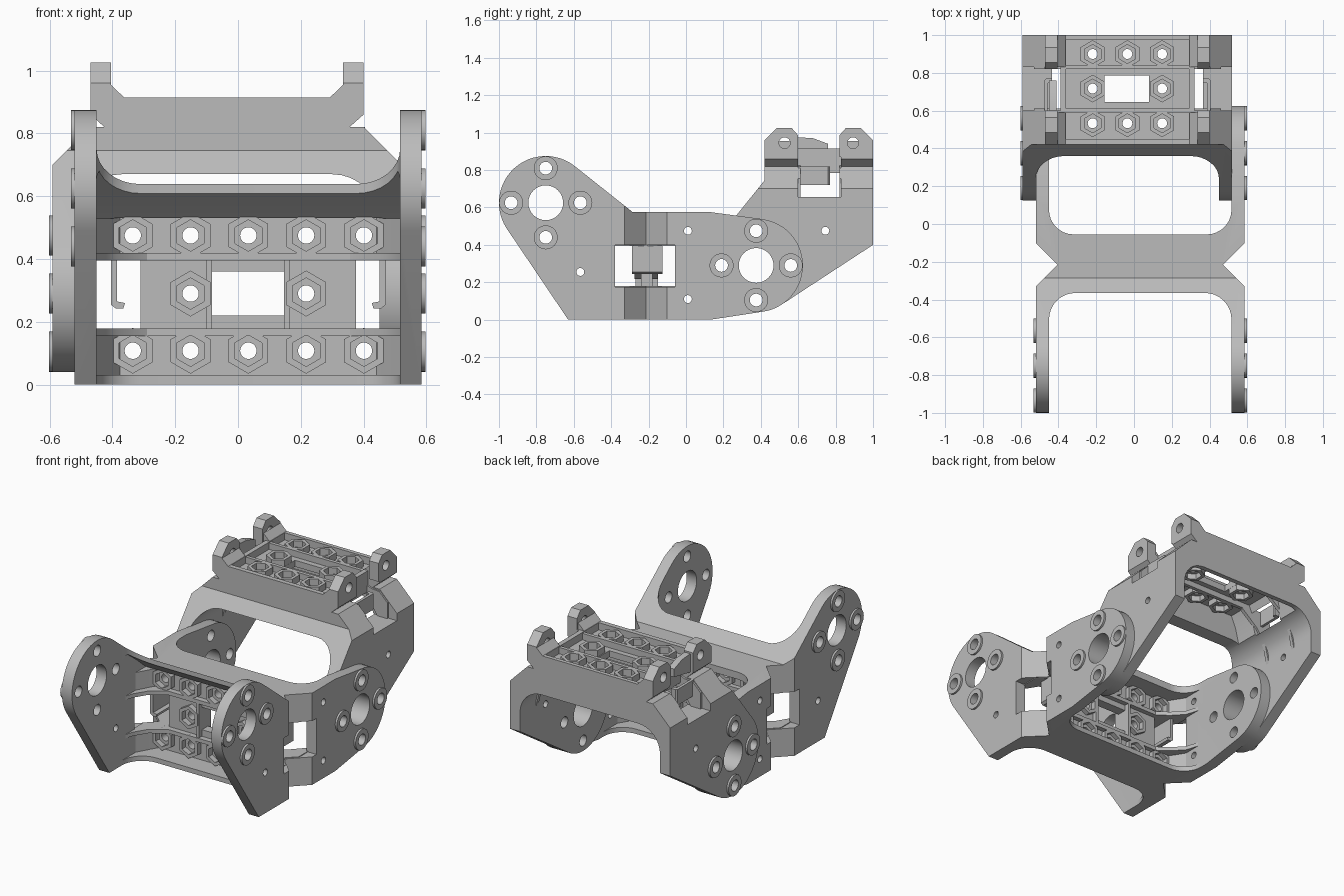
import bpy, bmesh
from math import cos, sin, pi, radians

cube = bpy.data.objects.get("Cube")
if cube:
    bpy.data.objects.remove(cube, do_unlink=True)

grey = bpy.data.materials.new("printed_grey")
grey.use_nodes = True
grey.diffuse_color = (0.5, 0.5, 0.5, 1)
grey.node_tree.nodes["Principled BSDF"].inputs["Base Color"].default_value = (0.5, 0.5, 0.5, 1)

parts = []
C1, C2 = 0.033, -0.035          # symmetry planes of the two brackets


def place(axis, a, b, t):
    return {"x": (t, a, b), "y": (a, t, b), "z": (a, b, t)}[axis]


def finish(name, bm):
    bmesh.ops.recalc_face_normals(bm, faces=bm.faces)
    me = bpy.data.meshes.new(name)
    bm.to_mesh(me)
    bm.free()
    me.materials.append(grey)
    ob = bpy.data.objects.new(name, me)
    bpy.context.collection.objects.link(ob)
    parts.append(ob)
    return ob


def prism(name, axis, pts, lo, hi):
    bm = bmesh.new()
    ends = [[bm.verts.new(place(axis, a, b, t)) for a, b in pts] for t in (lo, hi)]
    n = len(pts)
    for ring_verts in ends:
        bm.faces.new(ring_verts)
    for i in range(n):
        j = (i + 1) % n
        bm.faces.new((ends[0][i], ends[0][j], ends[1][j], ends[1][i]))
    return finish(name, bm)


def box(name, x, y, z):
    return prism(name, "z", [(x[0], y[0]), (x[1], y[0]), (x[1], y[1]), (x[0], y[1])], *z)


def arc(ca, cb, r, start, end, n=24):
    steps = [radians(start + (end - start) * i / n) for i in range(n + 1)]
    return [(ca + r * cos(s), cb + r * sin(s)) for s in steps]


def circle(ca, cb, r):
    return arc(ca, cb, r, 0, 360, 32)[:-1]


def ring(name, axis, ca, cb, lo, hi, r_out, r_in, n):
    bm = bmesh.new()
    loops = []
    for r, t in ((r_out, lo), (r_out, hi), (r_in, hi), (r_in, lo)):
        angles = [pi / 2 + 2 * pi * i / n for i in range(n)]
        loops.append([bm.verts.new(place(axis, ca + r * cos(s), cb + r * sin(s), t)) for s in angles])
    for k in range(4):
        p, q = loops[k], loops[(k + 1) % 4]
        for i in range(n):
            j = (i + 1) % n
            bm.faces.new((p[i], p[j], q[j], q[i]))
    return finish(name, bm)


def cut(ob, *cutters):
    for c in cutters:
        c.hide_render = True
        mod = ob.modifiers.new("cut", "BOOLEAN")
        mod.operation, mod.solver, mod.object = "DIFFERENCE", "EXACT", c
        with bpy.context.temp_override(object=ob, active_object=ob):
            bpy.ops.object.modifier_apply(modifier=mod.name)
        parts.remove(c)
        bpy.data.objects.remove(c, do_unlink=True)


def mirror(pts, c):
    return [(2 * c - a, b) for a, b in pts]


def notch(c, w, edge, far, r):
    """U-shaped opening with rounded corners."""
    s = 1 if edge > far else -1
    half = [(c - w, far)]
    half += [(c - w + r - r * cos(k * pi / 16), edge - s * r + s * r * sin(k * pi / 16)) for k in range(9)]
    return half + mirror(half, c)[::-1]


def sides(half, c):
    return half + mirror(half, c)[::-1]


def bolt_circle(ca, cb, d=0.185):
    return [(ca + d, cb), (ca - d, cb), (ca, cb + d), (ca, cb - d)]


FRONT, REAR = (-0.75, 0.625), (0.375, 0.29)     # joint axes in y, z

# Lower bracket: side profile pulled across, then opened front and back
profile = [(-0.63, 0), (0.13, 0)] + arc(*REAR, 0.25, -82, 82) + [(0.13, 0.575), (-0.285, 0.575)]
profile += arc(*FRONT, 0.25, 51, 213)
lower = prism("lower_bracket", "x", profile, -0.52, 0.585)
cut(lower,
    prism("c", "z", notch(C1, 0.483, -0.365, -1.2, 0.14), -1, 2),
    prism("c", "z", notch(C1, 0.483, -0.055, 1.2, 0.13), -1, 2),
    prism("c", "z", sides([(-0.45, -0.9), (-0.45, -0.37), (-0.4, -0.28), (-0.375, -0.24)], C1), 0.03, 0.53),
    prism("c", "z", sides([(-0.45, 0.4), (-0.45, -0.06), (-0.4, -0.14), (-0.375, -0.18)], C1), 0.03, 0.53),
    prism("c", "x", [(-0.27, 0.529), (-0.36, 0.605), (-0.46, 0.68), (-0.6, 0.6), (-0.6, 0.529)], -0.45, 0.515))
for c in (lambda p: p, lambda p: mirror(p, C1)):
    cut(lower,
        prism("c", "z", c([(-0.54, -0.35), (-0.405, -0.215), (-0.54, -0.08)]), -1, 2),
        prism("c", "z", c([(-0.7, -0.38), (-0.31, -0.38), (-0.31, -0.06), (-0.7, -0.06)]), 0.175, 0.4))
cut(lower, box("c", (-0.083, 0.147), (-0.4, 0), (0.22, 0.36)))
for hub in (FRONT, REAR):
    cut(lower, prism("c", "x", circle(*hub, 0.093), -1, 1))
    for p in bolt_circle(*hub):
        cut(lower, prism("c", "x", circle(*p, 0.034), -1, 1))
for p in ((-0.565, 0.255), (0.01, 0.475), (0.01, 0.11)):
    cut(lower, prism("c", "x", circle(*p, 0.021), -1, 1))

# Hexagonal nut sockets on the lower web
for z, cols in ((0.108, range(-2, 3)), (0.29, (-1, 1)), (0.475, range(-2, 3))):
    for col in cols:
        x = C1 + col * 0.184
        cut(lower, prism("c", "y", circle(x, z, 0.026), -0.5, 0.2))
        for lo, hi in ((-0.275, -0.235), (-0.185, -0.15)):
            ring("web_nut_socket", "y", x, z, lo, hi, 0.073, 0.05, 6)

# Ribs along the web, flaring into the arms, and clip hooks in the windows
flare = [(-0.46, -0.5), (-0.435, -0.42), (-0.385, -0.34), (-0.29, -0.275), (-0.29, -0.15), (-0.36, -0.1),
         (-0.425, -0.03), (-0.46, 0.08), (-0.46, -0.15), (-0.395, -0.215), (-0.46, -0.28)]
hook = [(-0.405, 0.4), (-0.405, 0.255), (-0.39, 0.243), (-0.365, 0.243), (-0.36, 0.26), (-0.385, 0.265), (-0.385, 0.4)]
for z in (0.155, 0.395):
    box("web_rib", (-0.31, 0.376), (-0.275, -0.15), (z, z + 0.024))
    prism("flared_rib", "z", flare, z, z + 0.024)
    prism("flared_rib", "z", mirror(flare, C1), z, z + 0.024)
for pts in (hook, mirror(hook, C1)):
    prism("cable_hook", "y", pts, -0.29, -0.125)
for x in (-0.1, 0.147):
    box("window_post", (x, x + 0.018), (-0.27, -0.15), (0.17, 0.4))

# Upper bracket: side profile, shaped shoulders, opening below
profile = arc(*REAR, 0.25, 141, 305) + [(1, 0.4), (1, 0.915), (0.42, 0.915), (0.42, 0.745)]
upper = prism("upper_bracket", "x", profile, -0.59, 0.52)
shoulder = [(-0.7, 0.59), (-0.47, 0.82), (-0.425, 0.82), (-0.47, 0.86), (-0.47, 1.2), (-0.7, 1.2)]
cut(upper,
    prism("c", "y", notch(C2, 0.485, 0.67, -1, 0.15), -1, 2),
    prism("c", "y", sides([(-0.44, 0.6), (-0.4, 0.76), (-0.37, 0.83)], C2), 0.45, 0.97),
    prism("c", "y", shoulder, -1, 2),
    prism("c", "y", mirror(shoulder, C2), -1, 2),
    box("c", (-0.38, 0.31), (0.45, 0.975), (0.87, 1.2)),
    box("c", (-0.7, -0.39), (0.6, 0.83), (0.655, 1.2)),
    box("c", (0.32, 0.7), (0.6, 0.83), (0.655, 1.2)),
    box("c", (-0.155, 0.08), (0.645, 0.785), (0.5, 1.2)),
    prism("c", "x", circle(*REAR, 0.093), -1, 1),
    prism("c", "x", circle(0.745, 0.475, 0.021), -1, 1))
for p in bolt_circle(*REAR):
    cut(upper, prism("c", "x", circle(*p, 0.034), -1, 1))

# Nut sockets and ribs on the top plate
for y, cols in ((0.533, (-1, 0, 1)), (0.717, (-1, 1)), (0.9, (-1, 0, 1))):
    for col in cols:
        x = C2 + col * 0.184
        cut(upper, prism("c", "z", circle(x, y, 0.026), 0.5, 1.2))
        for lo, hi in ((0.795, 0.83), (0.87, 0.91)):
            ring("plate_nut_socket", "z", x, y, lo, hi, 0.073, 0.05, 6)
rib = [(-0.53, 0.45), (-0.495, 0.6), (-0.43, 0.7), (-0.32, 0.79), (-0.32, 0.85), (-0.42, 0.815), (-0.475, 0.81), (-0.53, 0.755)]
clip = [(-0.475, 0.6), (-0.475, 0.76), (-0.465, 0.77), (-0.435, 0.77), (-0.435, 0.75), (-0.457, 0.745), (-0.457, 0.6)]
for y in (0.59, 0.82):
    box("plate_rib", (-0.38, 0.31), (y, y + 0.022), (0.795, 0.91))
    for pts in (rib, mirror(rib, C2)):
        prism("shoulder_rib", "y", pts, y, y + 0.022)
for pts in (clip, mirror(clip, C2)):
    prism("plate_hook", "z", pts, 0.72, 0.82)
for x in (-0.38, 0.29):
    box("plate_edge", (x, x + 0.02), (0.44, 0.98), (0.86, 0.915))

# Hinge ears with pin holes and inner wedges
ear = [(0.42, 0.87), (0.42, 0.96), (0.485, 1.025), (0.565, 1.025), (0.6, 0.985), (0.6, 0.87)]
wedge = [(-0.405, 0.955), (-0.36, 0.912), (-0.405, 0.912)]
for far_end in (False, True):
    pts = [(1.42 - y, z) for y, z in ear] if far_end else ear
    y0 = 0.83 if far_end else 0.42
    for x in (-0.47, 0.335):
        lug = prism("hinge_ear", "x", pts, x, x + 0.065)
        hole = (0.893 if far_end else 0.527, 0.945)
        cut(lug, prism("c", "x", circle(*hole, 0.03), -1, 1))
    for w in (wedge, mirror(wedge, C2)):
        prism("ear_wedge", "y", w, y0, y0 + 0.17)
prism("ear_stop", "x", [(0.6, 0.86), (0.6, 0.975), (0.68, 0.97), (0.76, 0.94), (0.76, 0.89)], -0.45, -0.41)

# Raised screw collars around the joints
for hub, faces in ((FRONT, ((-0.532, -0.515), (0.58, 0.597))), (REAR, ((-0.602, -0.585), (0.58, 0.597)))):
    for lo, hi in faces:
        for p in bolt_circle(*hub):
            ring("screw_collar", "x", *p, lo, hi, 0.064, 0.034, 32)

# Soft shading on round faces only
bpy.ops.object.select_all(action="DESELECT")
for ob in parts:
    ob.select_set(True)
bpy.context.view_layer.objects.active = lower
bpy.ops.object.shade_smooth_by_angle(angle=radians(28))
